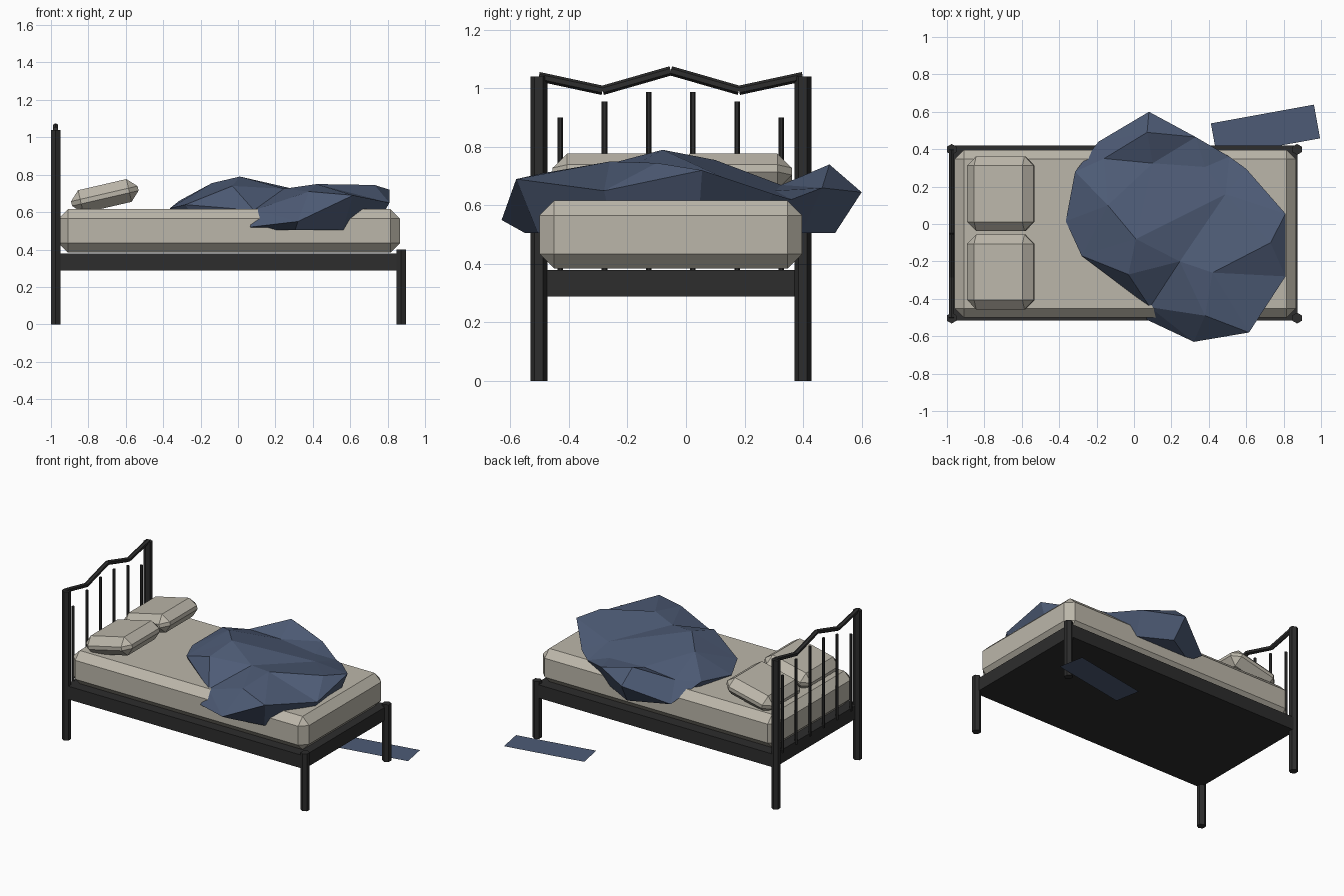
import bpy, bmesh, math
from mathutils import Vector, Matrix, geometry

if "Cube" in bpy.data.objects:
    bpy.data.objects.remove(bpy.data.objects["Cube"])


def material(name, rgb):
    m = bpy.data.materials.new(name)
    m.diffuse_color = (*rgb, 1)
    m.use_nodes = True
    m.node_tree.nodes["Principled BSDF"].inputs["Base Color"].default_value = m.diffuse_color
    return m


BLACK = material("black_metal", (0.026, 0.026, 0.026))
CREAM = material("cream_fabric", (0.50, 0.47, 0.40))
BLUE = material("blue_fabric", (0.075, 0.105, 0.18))


def finish(name, bm, mat):
    bmesh.ops.recalc_face_normals(bm, faces=bm.faces)
    me = bpy.data.meshes.new(name)
    bm.to_mesh(me)
    bm.free()
    me.materials.append(mat)
    ob = bpy.data.objects.new(name, me)
    bpy.context.collection.objects.link(ob)
    return ob


def box(name, centre, size, mat, bevel=0.0, tilt=0.0):
    bm = bmesh.new()
    bmesh.ops.create_cube(bm, size=1)
    bmesh.ops.scale(bm, vec=size, verts=bm.verts)
    if bevel:
        bmesh.ops.bevel(bm, geom=bm.edges[:], offset=bevel, segments=1,
                        affect='EDGES')
    bm.transform(Matrix.Translation(centre) @ Matrix.Rotation(tilt, 4, 'Y'))
    return finish(name, bm, mat)


def rod(name, a, b, r, mat=BLACK):
    a, b = Vector(a), Vector(b)
    d = b - a
    rot = Matrix.Identity(4)
    if abs(d.x) + abs(d.y) > 1e-6:
        rot = d.to_track_quat('Z', 'Y').to_matrix().to_4x4()
    else:
        rot = Matrix.Rotation(math.pi / 2, 4, 'Z')
    bm = bmesh.new()
    bmesh.ops.create_cone(bm, cap_ends=True, segments=6, radius1=r, radius2=r,
                          depth=d.length)
    # make sure upright rods have their corners along y
    if rot == Matrix.Rotation(math.pi / 2, 4, 'Z'):
        far_x = max(v.co.x for v in bm.verts)
        far_y = max(v.co.y for v in bm.verts)
        if far_y > far_x:
            rot = Matrix.Identity(4)
    bm.transform(Matrix.Translation((a + b) / 2) @ rot)
    return finish(name, bm, mat)


# Posts and legs
MID = -0.052
HEAD = -0.975
for side, s in (("front", -1), ("back", 1)):
    y = MID + s * 0.451
    rod(f"headboard_post_{side}", (HEAD, y, 0), (HEAD, y, 1.04), 0.029)
    rod(f"foot_leg_{side}", (0.872, y, 0), (0.872, y, 0.40), 0.029)

# Headboard: wavy top rail and spindles
wave = [(-0.451, 1.04), (-0.233, 0.993), (0, 1.06), (0.233, 0.993), (0.451, 1.04)]
for i, ((y0, z0), (y1, z1)) in enumerate(zip(wave, wave[1:])):
    rod(f"top_rail_{i}", (HEAD, MID + y0, z0), (HEAD, MID + y1, z1), 0.016)
for i, top in enumerate((0.90, 0.955, 0.988, 0.988, 0.955, 0.90)):
    y = MID + (i - 2.5) * 0.151
    rod(f"spindle_{i}", (HEAD, y, 0.36), (HEAD, y, top), 0.0095)

# Bed base and mattress
box("bed_base", (-0.052, MID + 0.003, 0.334), (1.85, 0.935, 0.092), BLACK)
box("mattress", (-0.047, MID, 0.5), (1.825, 0.897, 0.232), CREAM, 0.05)

# Pillows, propped towards the foot end
for side, y in (("back", 0.162), ("front", -0.256)):
    box(f"pillow_{side}", (-0.712, y, 0.686), (0.365, 0.40, 0.125), CREAM,
        0.05, math.radians(-13))

# Crumpled blanket: outline (anticlockwise) and crease points
outline = [(0.08, 0.60, 0.645), (-0.19, 0.44, 0.53), (-0.315, 0.28, 0.66),
           (-0.365, 0.015, 0.62), (-0.28, -0.17, 0.64), (0.085, -0.445, 0.61),
           (0.065, -0.51, 0.52), (0.32, -0.63, 0.55), (0.615, -0.58, 0.69),
           (0.81, -0.28, 0.65), (0.81, 0.055, 0.72), (0.60, 0.295, 0.64),
           (0.51, 0.36, 0.62), (0.33, 0.465, 0.66)]
creases = [(0.07, 0.49, 0.74), (0.10, 0.325, 0.67), (0.38, 0.305, 0.65),
           (-0.16, 0.35, 0.66), (-0.14, 0.10, 0.755), (0.01, -0.08, 0.79),
           (-0.03, -0.27, 0.74), (0.245, -0.20, 0.725), (0.42, -0.26, 0.75),
           (0.49, 0.16, 0.68), (0.38, -0.49, 0.71), (0.70, -0.45, 0.76),
           (0.73, -0.10, 0.745)]
pts = [Vector(p) for p in outline + creases]
n = len(outline)
tri = geometry.delaunay_2d_cdt([p.xy for p in pts], [], [list(range(n))], 1, 1e-5)
bm = bmesh.new()
top = [bm.verts.new(pts[src[0]] if src else (co.x, co.y, 0.65))
       for co, src in zip(tri[0], tri[3])]
for f in tri[2]:
    bm.faces.new([top[i] for i in f])
# tucked-in underside
rim = [e for e in bm.edges if e.is_boundary]
ext = bmesh.ops.extrude_edge_only(bm, edges=rim)["geom"]
for v in ext:
    if isinstance(v, bmesh.types.BMVert):
        v.co = (0.22 + (v.co.x - 0.22) * 0.86, -0.05 + (v.co.y + 0.05) * 0.86, 0.505)
bmesh.ops.holes_fill(bm, edges=[e for e in bm.edges if e.is_boundary], sides=0)
finish("blanket", bm, BLUE)

# Rug on the floor, turned slightly
bm = bmesh.new()
bmesh.ops.create_grid(bm, x_segments=1, y_segments=1, size=0.5)
bmesh.ops.scale(bm, vec=(0.56, 0.183, 1), verts=bm.verts)
bm.transform(Matrix.Translation((0.703, 0.498, 0.004)) @ Matrix.Rotation(math.radians(10.3), 4, 'Z'))
finish("rug", bm, BLUE)
